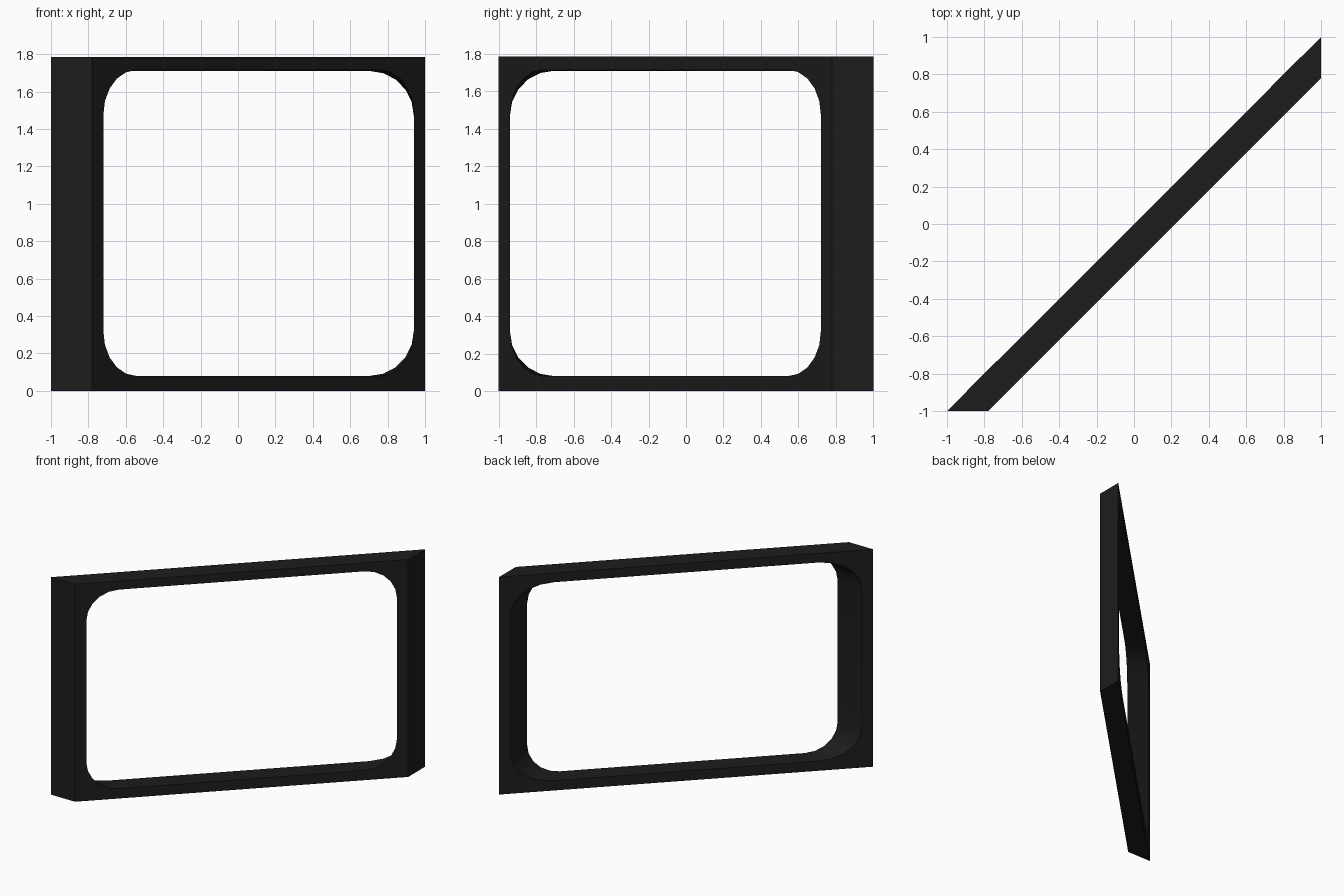
import bpy, bmesh, math

if "Cube" in bpy.data.objects:
    bpy.data.objects.remove(bpy.data.objects["Cube"])

HEIGHT = 1.785      # overall height
SHIFT = 0.22        # sideways offset of the front face from the diagonal
SEG = 5             # segments per rounded corner
SIGNS = [(1, 1), (-1, 1), (-1, -1), (1, -1)]

bm = bmesh.new()


def add_side(shift, outer_half, hole_half, rx, rz, z_low, z_high):
    """One face of the frame: rectangle with a rounded opening."""
    def vert(u, z):
        x = u + shift / 2
        return bm.verts.new((x, x - shift, z))

    zc, zh = (z_low + z_high) / 2, (z_high - z_low) / 2
    outer = [vert(sx * outer_half, HEIGHT if sz > 0 else 0) for sx, sz in SIGNS]
    inner = []
    for k, (sx, sz) in enumerate(SIGNS):
        for i in range(SEG + 1):
            a = math.radians(90 * (k + i / SEG))
            inner.append(vert(sx * (hole_half - rx) + rx * math.cos(a),
                              zc + sz * (zh - rz) + rz * math.sin(a)))
    n = SEG + 1
    for k in range(4):
        for i in range(SEG):
            bm.faces.new((outer[k], inner[n * k + i], inner[n * k + i + 1]))
        bm.faces.new((outer[k], inner[n * k + SEG],
                      inner[n * (k + 1) % (4 * n)], outer[(k + 1) % 4]))
    return outer, inner


# Front and back faces
front = add_side(SHIFT, 0.89, 0.83, 0.175, 0.24, 0.08, 1.715)
back = add_side(0.0, 1.0, 0.94, 0.235, 0.24, 0.08, 1.71)

# Outer edge and opening walls
for a, b in zip(front, back):
    for i in range(len(a)):
        j = (i + 1) % len(a)
        bm.faces.new((a[i], a[j], b[j], b[i]))
bmesh.ops.recalc_face_normals(bm, faces=bm.faces)

mesh = bpy.data.meshes.new("window_frame")
bm.to_mesh(mesh)
bm.free()
frame = bpy.data.objects.new("window_frame", mesh)
bpy.context.collection.objects.link(frame)

# Black finish
mat = bpy.data.materials.new("black_trim")
mat.diffuse_color = (0.012, 0.012, 0.012, 1)
mat.use_nodes = True
mat.node_tree.nodes["Principled BSDF"].inputs["Base Color"].default_value = mat.diffuse_color
mesh.materials.append(mat)

bpy.context.view_layer.objects.active = frame
frame.select_set(True)
bpy.ops.object.shade_smooth_by_angle(angle=math.radians(30))
